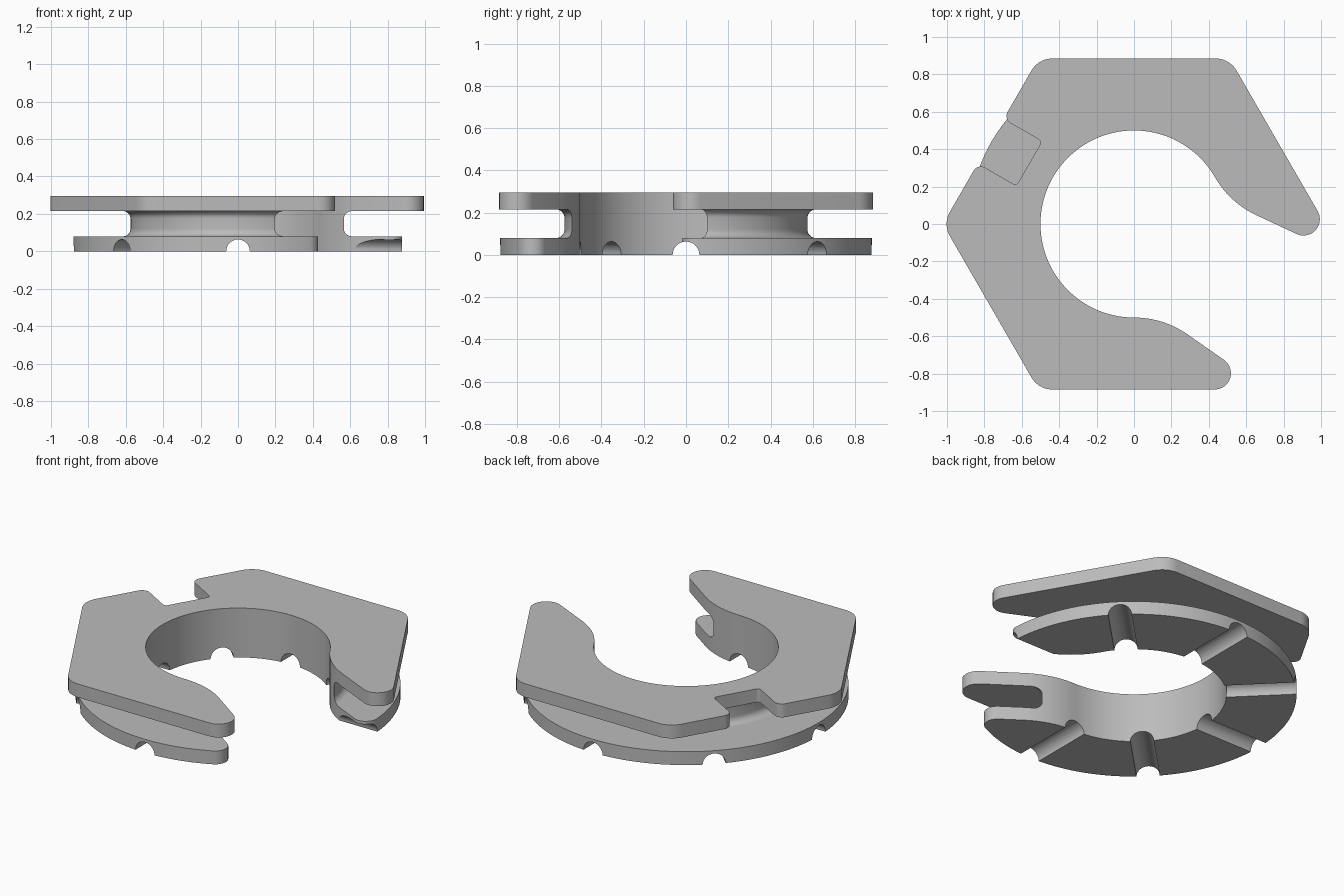
import bpy, bmesh, math
from math import cos, sin, radians, degrees, atan2, sqrt, tan
from mathutils import Vector, Matrix

if "Cube" in bpy.data.objects:
    bpy.data.objects.remove(bpy.data.objects["Cube"])

grey = bpy.data.materials.new("plain grey")
grey.use_nodes = True
grey.diffuse_color = (0.5, 0.5, 0.5, 1)
grey.node_tree.nodes["Principled BSDF"].inputs["Base Color"].default_value = (0.5, 0.5, 0.5, 1)

# Main dimensions; plans are drawn with the opening along +x, then turned
TURN = Matrix.Rotation(radians(-30), 4, 'Z')
FLANGE_TOP, PLATE_BOTTOM, PLATE_TOP = 0.08, 0.215, 0.295
BORE, FLANGE_R, APOTHEM = 0.5, 0.88, 0.885
LIP_R, LIP_TILT = 0.5, 5


def arc(cx, cy, r, start, end, n):
    angles = [radians(start + (end - start) * i / n) for i in range(n + 1)]
    return [Vector((cx + r * cos(a), cy + r * sin(a))) for a in angles]


def round_corners(corners, n=10):
    """Replace each interior (point, radius) corner with a tangent arc."""
    pts = [Vector(corners[0][0])]
    for (a, _), (b, r), (c, _) in zip(corners, corners[1:], corners[2:]):
        a, b, c = Vector(a), Vector(b), Vector(c)
        u, v = (a - b).normalized(), (c - b).normalized()
        half = u.angle(v) / 2
        centre = b + (u + v).normalized() * (r / sin(half))
        p, q = b + u * (r / tan(half)) - centre, b + v * (r / tan(half)) - centre
        start, sweep = atan2(p.y, p.x), -p.angle_signed(q)
        pts += arc(*centre, r, degrees(start), degrees(start + sweep), n)
    return pts


def mirrored(half):
    """Close a half outline that starts and ends on the x axis."""
    return half + [Vector((p.x, -p.y)) for p in reversed(half[1:-1])]


def finish_mesh(name, bm, matrix=TURN):
    bmesh.ops.recalc_face_normals(bm, faces=bm.faces)
    bm.transform(matrix)
    mesh = bpy.data.meshes.new(name)
    bm.to_mesh(mesh)
    bm.free()
    mesh.materials.append(grey)
    obj = bpy.data.objects.new(name, mesh)
    bpy.context.collection.objects.link(obj)
    return obj


def slab(name, outline, z0, z1):
    bm = bmesh.new()
    face = bm.faces.new([bm.verts.new((p.x, p.y, z0)) for p in outline])
    extruded = bmesh.ops.extrude_face_region(bm, geom=[face])["geom"]
    top = [v for v in extruded if isinstance(v, bmesh.types.BMVert)]
    bmesh.ops.translate(bm, verts=top, vec=(0, 0, z1 - z0))
    return finish_mesh(name, bm)


def select_only(obj):
    bpy.ops.object.select_all(action='DESELECT')
    obj.select_set(True)
    bpy.context.view_layer.objects.active = obj


def cut(obj, cutter):
    select_only(obj)
    mod = obj.modifiers.new("cut", 'BOOLEAN')
    mod.operation, mod.solver, mod.object = 'DIFFERENCE', 'EXACT', cutter
    bpy.ops.object.modifier_apply(modifier=mod.name)
    bpy.data.objects.remove(cutter)


# Shared bore and flared opening, from the lip's straight part to the back
lip_centre = Vector((cos(radians(60)), sin(radians(60)))) * (BORE + LIP_R)
bore_half = arc(*lip_centre, LIP_R, 270 + LIP_TILT, 240, 12) + arc(0, 0, BORE, 60, 180, 48)[1:]
lip_end = bore_half[0]
slope = tan(radians(LIP_TILT))
rise = lip_end.y - slope * lip_end.x

# Top plate: rounded hexagon with a locating notch at the back
corner = APOTHEM / cos(radians(30))
tip_x = (corner - rise) / (slope + tan(radians(30)))
plate_half = round_corners([
    ((-0.647, 0), 0), ((-0.647, 0.137), 0.02), ((-APOTHEM, 0.137), 0.045),
    ((-APOTHEM, corner / 2), 0.13), ((0, corner), 0.13),
    ((tip_x, rise + slope * tip_x), 0.087), (lip_end, 0)])
plate = slab("hexagonal_top_plate", mirrored(plate_half + bore_half), PLATE_BOTTOM, PLATE_TOP)

# Bottom flange: round disc with rounded tips beside the opening
tip_r = 0.07
off = rise + tip_r / cos(radians(LIP_TILT))
a, b, c = 1 + slope ** 2, 2 * slope * off, off ** 2 - (FLANGE_R - tip_r) ** 2
tx = (-b + sqrt(b * b - 4 * a * c)) / (2 * a)
ty = off + slope * tx
tip_angle = degrees(atan2(ty, tx))
flange_half = arc(0, 0, FLANGE_R, 180, tip_angle, 72)
flange_half += arc(tx, ty, tip_r, tip_angle, LIP_TILT - 90, 12)[1:]
flange = slab("round_bottom_flange", mirrored(flange_half + bore_half), 0, FLANGE_TOP)

# Radial half-round grooves under the flange
bm = bmesh.new()
for k in range(7):
    place = Matrix.Rotation(radians(45 * k), 4, 'Z') @ Matrix.Translation((0.7, 0, 0))
    bmesh.ops.create_cone(bm, cap_ends=True, segments=32, radius1=0.063, radius2=0.063,
                          depth=0.7, matrix=place @ Matrix.Rotation(radians(90), 4, 'Y'))
cut(flange, finish_mesh("groove_cutter", bm, Matrix()))

# Spool core: turned profile with filleted corners, then opened like the rest
fillet, wall = 0.04, 0.575
quarter = [p for p in arc(wall + fillet, FLANGE_TOP + fillet, fillet, 270, 180, 8)]
profile = [(p.x, p.y) for p in quarter]
profile += [(x, FLANGE_TOP + PLATE_BOTTOM - z) for x, z in reversed(profile)]
bm = bmesh.new()
rings = [[bm.verts.new((p.x, p.y, z)) for p in arc(0, 0, r, 0, 360, 128)[:-1]] for r, z in profile]
for low, high in zip(rings, rings[1:]):
    for i in range(len(low)):
        bm.faces.new((low[i - 1], low[i], high[i], high[i - 1]))
bm.faces.new(rings[0])
bm.faces.new(rings[-1])
core = finish_mesh("spool_core", bm)
mouth = Vector((1.2, rise + slope * 1.2))
opening = [Vector((1.2, 0)), mouth] + bore_half
cut(core, slab("opening_cutter", mirrored(opening), -0.1, 0.4))

for obj in (plate, flange, core):
    select_only(obj)
    bpy.ops.object.shade_smooth_by_angle(angle=radians(30))
